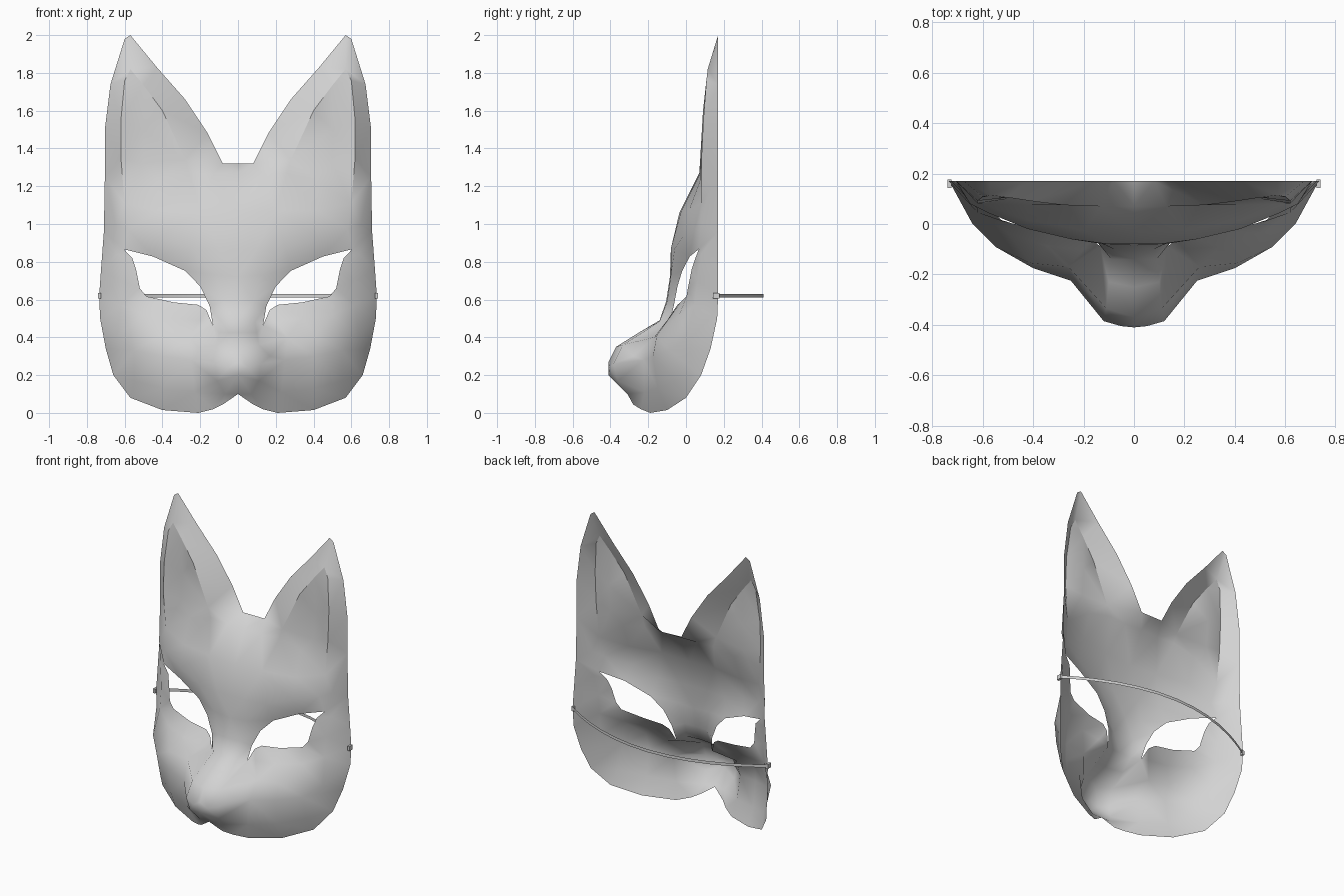
import bpy
import bmesh
import math
from mathutils import Vector
from mathutils.geometry import delaunay_2d_cdt

default_cube = bpy.data.objects.get("Cube")
if default_cube:
    bpy.data.objects.remove(default_cube, do_unlink=True)

# One plain grey for the whole mask
grey = bpy.data.materials.new("plain_grey")
grey.use_nodes = True
grey_value = (0.65, 0.65, 0.65, 1)
grey.diffuse_color = grey_value
grey.node_tree.nodes["Principled BSDF"].inputs["Base Color"].default_value = grey_value

BACK = .17  # depth of the flat rear rim


def make_object(name, bm, smooth=True):
    """Turn a bmesh into a grey object."""
    mesh = bpy.data.meshes.new(name)
    for face in bm.faces:
        face.smooth = smooth
    bm.to_mesh(mesh)
    bm.free()
    mesh.materials.append(grey)
    obj = bpy.data.objects.new(name, mesh)
    bpy.context.scene.collection.objects.link(obj)
    return obj


def mirror(obj):
    """Mirror the left half of a part across the centre."""
    modifier = obj.modifiers.new("mirror", "MIRROR")
    modifier.use_axis[0] = True
    modifier.use_clip = True
    modifier.merge_threshold = .001


def inside(point, loop):
    """Even-odd test of a point against a loop in the front plane."""
    hit = False
    for a, b in zip(loop, loop[1:] + loop[:1]):
        if (a[2] > point.y) != (b[2] > point.y):
            cross = a[0] + (point.y - a[2]) / (b[2] - a[2]) * (b[0] - a[0])
            if cross > point.x:
                hit = not hit
    return hit


# Chin, cheek and ear rim of the left half, from the chin notch upwards
chin_rim = [(0, -.31, .1), (.08, -.28, .045), (.13, -.24, .02), (.21, -.19, 0),
            (.4, -.1, .015), (.57, 0, .08), (.66, .08, .2), (.7, .13, .34),
            (.73, .165, .5)]
ear_rim = [(x, BACK, z) for x, z in
           [(.735, .62), (.725, .76), (.71, .96), (.705, 1.25), (.705, 1.5),
            (.675, 1.74), (.6, 1.98), (.57, 2), (.43, 1.83), (.28, 1.66),
            (.16, 1.48), (.08, 1.32), (0, 1.32)]]

# Centre profile, from the forehead down over the bridge to the nose
centre_line = [(0, y, z) for y, z in
               [(.07, 1.27), (-.035, 1.06), (-.08, .87), (-.085, .72),
                (-.105, .59), (-.14, .49), (-.25, .425), (-.37, .35),
                (-.41, .27), (-.41, .2)]]
outline = chin_rim + ear_rim + centre_line

# Eye opening: upper lid from the outer corner, then back along the lower lid
upper_lid = [(.605, .068, .867), (.45, .02, .828), (.28, -.02, .752),
             (.2, -.045, .67), (.15, -.065, .565)]
lower_lid = [(.133, -.09, .465), (.168, -.06, .545), (.21, -.045, .572),
             (.34, -.03, .585), (.485, .003, .617), (.52, .01, .66),
             (.54, .03, .76), (.56, .05, .82)]
eye = upper_lid + lower_lid

# Crease that frames the inner ear, open at the bottom
ear_crease = [(.28, .075, 1.34), (.4, .09, 1.6), (.5, .105, 1.735),
              (.57, .115, 1.82), (.6, .108, 1.76), (.62, .092, 1.55),
              (.62, .082, 1.35), (.6, .08, 1.11)]
ear_base = [(.26, .075, 1.27), (.42, .075, 1.23)]
ear_hollow = [(.5, .115, 1.5), (.5, .1, 1.32)]

# Surface points of the forehead, temples, cheeks and muzzle
forehead = [(.13, .07, 1.265), (.2, -.025, 1.07), (.42, .015, 1.07),
            (.1, -.08, .87), (.25, -.06, .87), (.42, -.02, .93),
            (.58, .045, .97), (.12, -.08, .73), (.08, -.1, .59)]
temple = [(.65, .08, 1.0), (.64, .08, .84), (.62, .06, .7), (.62, .045, .57)]
cheek = [(.5, -.035, .52), (.34, -.09, .5), (.2, -.1, .49), (.64, 0, .4),
         (.55, -.09, .33), (.4, -.175, .3), (.41, -.155, .41),
         (.25, -.225, .28), (.26, -.17, .4), (.55, -.05, .17),
         (.4, -.15, .13), (.23, -.22, .11)]
muzzle = [(.12, -.385, .26), (.11, -.36, .17), (.11, -.335, .36),
          (.1, -.23, .425), (.09, -.14, .485), (.17, -.28, .3),
          (.07, -.31, .1), (.05, -.405, .24)]

# Left half of the face sheet, stretched between the lines above
points = (outline + eye + ear_crease + ear_base + ear_hollow
          + forehead + temple + cheek + muzzle)
index = {point: i for i, point in enumerate(points)}


def chain(line, closed=False):
    ends = line[1:] + (line[:1] if closed else [])
    return [(index[a], index[b]) for a, b in zip(line, ends)]


crease_edges = chain(ear_crease)
base_edges = chain([ear_crease[0]] + ear_base + [ear_crease[-1]])
constraints = chain(outline, True) + chain(eye, True) + crease_edges + base_edges
flat = [Vector((x, z)) for x, y, z in points]
flat_verts, _, triangles, origin, _, _ = delaunay_2d_cdt(flat, constraints, [], 0, 1e-5)

bm = bmesh.new()
verts = [bm.verts.new(point) for point in points]
for triangle in triangles:
    middle = sum((flat_verts[i] for i in triangle), Vector((0, 0))) / len(triangle)
    if inside(middle, outline) and not inside(middle, eye):
        bm.faces.new([verts[origin[i][0]] for i in triangle])
for a, b in crease_edges:
    edge = bm.edges.get((verts[a], verts[b]))
    if edge:
        edge.smooth = False
mirror(make_object("mask_face", bm))

# Strap: a thin upright ribbon bowed behind the mask
STRAP_HEIGHT, STRAP_STEPS = .62, 16
bm = bmesh.new()
previous = None
for step in range(STRAP_STEPS + 1):
    angle = math.pi * step / STRAP_STEPS
    x = .73 * math.cos(angle)
    y = BACK + (.41 - BACK) * (1 - (x / .73) ** 2)
    pair = [bm.verts.new((x, y, STRAP_HEIGHT + side * .01)) for side in (-1, 1)]
    if previous:
        bm.faces.new((previous[0], pair[0], pair[1], previous[1]))
    previous = pair
make_object("strap", bm)

# Strap clips on both rims
bm = bmesh.new()
bmesh.ops.create_cube(bm, size=1)
bmesh.ops.scale(bm, vec=(.016, .034, .03), verts=bm.verts)
bmesh.ops.translate(bm, vec=(.732, .16, STRAP_HEIGHT), verts=bm.verts)
mirror(make_object("strap_clips", bm, smooth=False))
